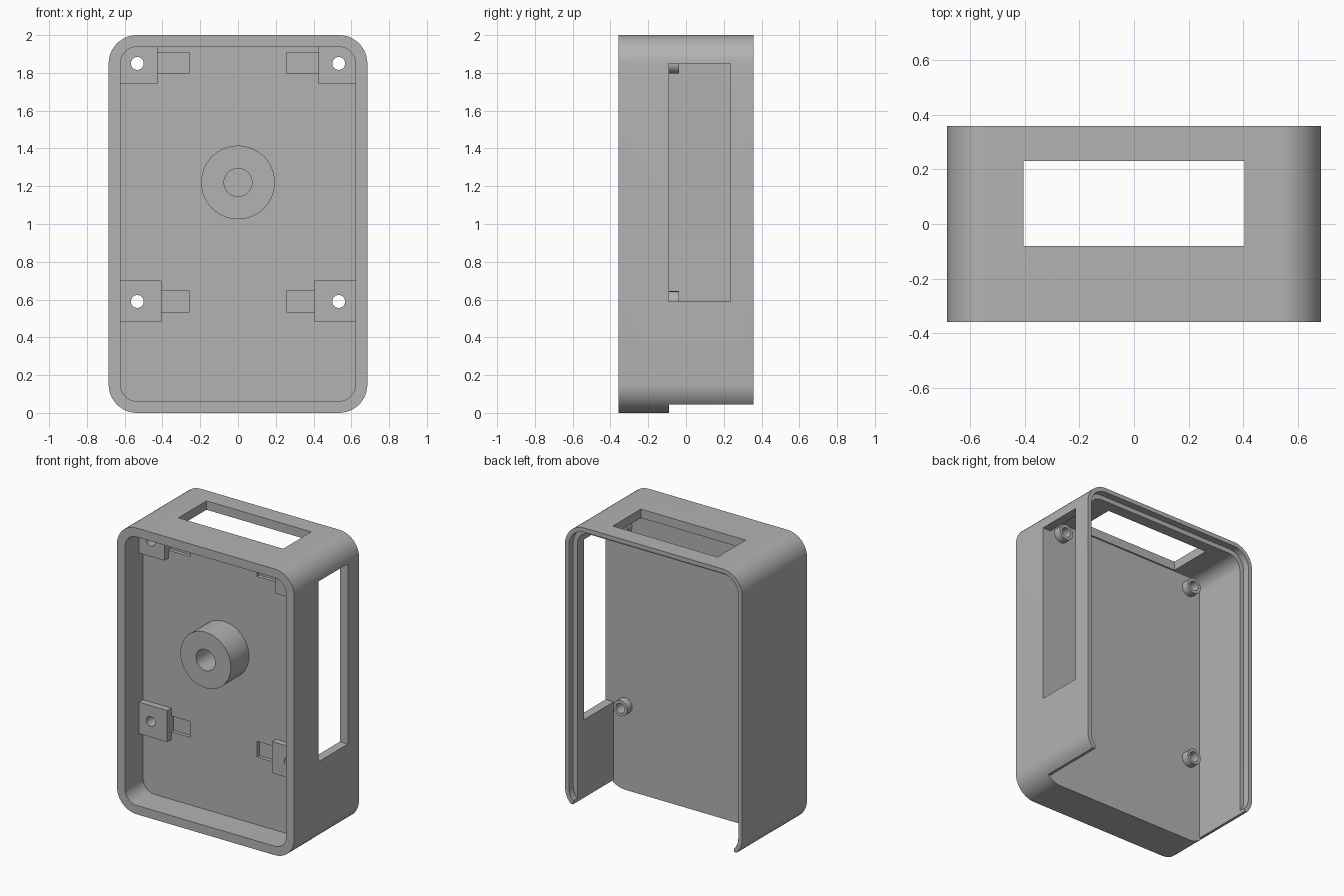
import bpy, bmesh, math

cube = bpy.data.objects.get("Cube")
if cube:
    bpy.data.objects.remove(cube, do_unlink=True)

GREY = (0.45, 0.45, 0.45, 1)
mat = bpy.data.materials.new("plain grey")
mat.use_nodes = True
mat.diffuse_color = GREY
mat.node_tree.nodes["Principled BSDF"].inputs["Base Color"].default_value = GREY

HALF_W, HALF_D, HEIGHT = 0.685, 0.358, 2.0
PLATE_FRONT, PLATE_BACK = -0.158, -0.09
WALL, LIP = 0.062, 0.03


def extrude(name, outline, y0, y1):
    """Solid from an outline in the xz plane, running from y0 to y1."""
    bm = bmesh.new()
    face = bm.faces.new([bm.verts.new((x, y0, z)) for x, z in outline])
    ext = bmesh.ops.extrude_face_region(bm, geom=[face])["geom"]
    moved = [g for g in ext if isinstance(g, bmesh.types.BMVert)]
    bmesh.ops.translate(bm, verts=moved, vec=(0, y1 - y0, 0))
    bmesh.ops.recalc_face_normals(bm, faces=bm.faces)
    mesh = bpy.data.meshes.new(name)
    bm.to_mesh(mesh)
    bm.free()
    mesh.materials.append(mat)
    obj = bpy.data.objects.new(name, mesh)
    bpy.context.collection.objects.link(obj)
    return obj


def arc(cx, cz, r, start, sweep, steps):
    angles = [math.radians(start + sweep * i / steps) for i in range(steps + 1)]
    return [(cx + r * math.cos(a), cz + r * math.sin(a)) for a in angles]


def rounded(name, half_w, z0, z1, r, y0, y1):
    x = half_w - r
    pts = []
    for i, (cx, cz) in enumerate([(x, z1 - r), (-x, z1 - r), (-x, z0 + r), (x, z0 + r)]):
        pts += arc(cx, cz, r, 90 * i, 90, 12)
    return extrude(name, pts, y0, y1)


def box(name, x0, x1, y0, y1, z0, z1):
    return extrude(name, [(x0, z0), (x1, z0), (x1, z1), (x0, z1)], y0, y1)


def cylinder(name, x, z, r, y0, y1, sides=40):
    return extrude(name, arc(x, z, r, 0, 360, sides)[:-1], y0, y1)


def cut(target, cutter):
    """Subtract the cutter for good, then discard it."""
    cutter.hide_render = True
    mod = target.modifiers.new("cut", "BOOLEAN")
    mod.operation, mod.solver, mod.object = "DIFFERENCE", "EXACT", cutter
    graph = bpy.context.evaluated_depsgraph_get()
    mesh = bpy.data.meshes.new_from_object(target.evaluated_get(graph))
    target.modifiers.remove(mod)
    target.data = mesh
    bpy.data.objects.remove(cutter, do_unlink=True)


# Housing with a dividing plate between front tray and rear bay
case = rounded("case", HALF_W, 0, HEIGHT, 0.15, -HALF_D, HALF_D)
inner = HALF_W - WALL
top = HEIGHT - WALL
cut(case, rounded("tray", inner, WALL, top, 0.09, -0.5, PLATE_FRONT))
cut(case, rounded("bay", inner, -0.4, top, 0.09, PLATE_BACK, 0.5))
cut(case, rounded("rebate", HALF_W - LIP, LIP, HEIGHT - LIP, 0.12, 0.31, 0.5))
cut(case, box("open_bottom", -1, 1, PLATE_BACK, 0.5, -0.2, 0.045))

# Top and side windows
cut(case, box("top_window", -0.405, 0.405, -0.08, 0.23, 1.8, 2.2))
cut(case, box("side_window", 0.5, 0.9, PLATE_BACK, 0.235, 0.59, 1.85))

parts = [case]

# Screw points: front pad, slot beside it, rear standoff and through hole
levels = [("upper", 1.85, 0.427, 1.742, top + 0.01, 1.797),
          ("lower", 0.59, 0.405, 0.48, 0.70, 0.535)]
for level, z, pad_x, pad_z0, pad_z1, slot_z in levels:
    for side, s in (("left", 1), ("right", -1)):
        x = s * 0.533
        cut(case, cylinder("hole", x, z, 0.034, -0.3, 0.1))
        cut(case, box("slot", *sorted((s * 0.258, s * pad_x)),
                      -0.3, PLATE_FRONT + 0.025, slot_z, slot_z + 0.11))
        pad = box(f"{level}_{side}_pad", *sorted((s * pad_x, s * (inner + 0.01))),
                  PLATE_FRONT - 0.045, PLATE_FRONT + 0.005, pad_z0, pad_z1)
        cut(pad, cylinder("hole", x, z, 0.034, -0.4, 0.1))
        standoff = cylinder(f"{level}_{side}_standoff", x, z, 0.054,
                            PLATE_BACK - 0.005, -0.036)
        cut(standoff, cylinder("hole", x, z, 0.034, -0.4, 0.1))
        parts += [pad, standoff]

# Central boss with a blind hole
boss = cylinder("centre_boss", 0, 1.22, 0.195, -HALF_D, PLATE_FRONT + 0.005, 64)
cut(boss, cylinder("hole", 0, 1.22, 0.074, -0.5, 0))
parts.append(boss)

bpy.ops.object.select_all(action="DESELECT")
for obj in parts:
    obj.select_set(True)
bpy.context.view_layer.objects.active = case
bpy.ops.object.shade_smooth_by_angle(angle=math.radians(30))
